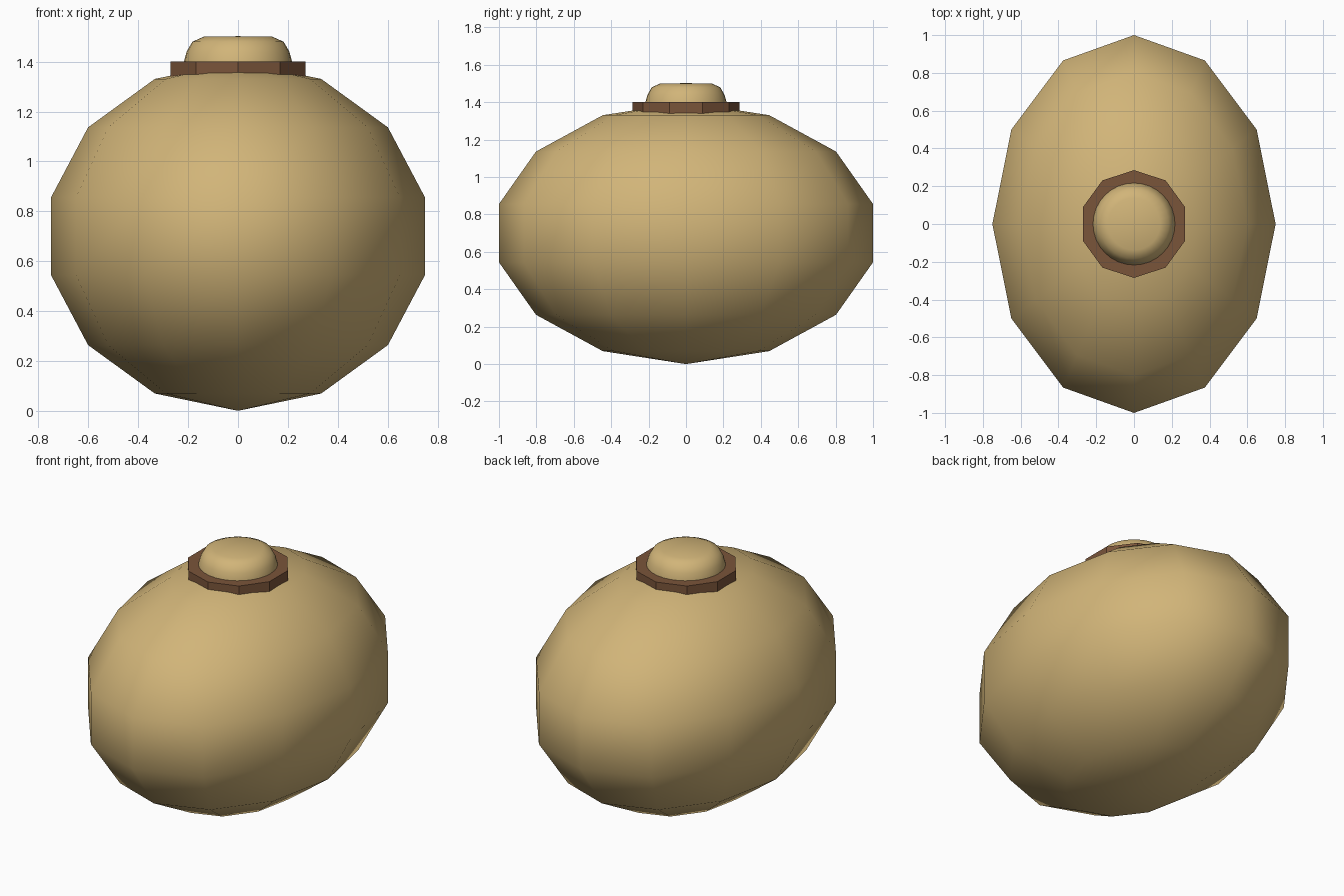
import bpy, math

if "Cube" in bpy.data.objects:
    bpy.data.objects.remove(bpy.data.objects["Cube"])

def material(name, rgb):
    m = bpy.data.materials.new(name)
    m.diffuse_color = (*rgb, 1.0)
    m.use_nodes = True
    m.node_tree.nodes["Principled BSDF"].inputs["Base Color"].default_value = m.diffuse_color
    return m

tan = material("tan", (0.64, 0.46, 0.19))
brown = material("brown", (0.195, 0.089, 0.042))

def lathe(name, profile, sides, mat, scale=(1, 1), smooth=True):
    """Revolve (radius, z) points around z; the first corner lies on +y."""
    verts, faces, rings = [], [], []
    for r, z in profile:
        count = 1 if r < 1e-5 else sides
        rings.append(range(len(verts), len(verts) + count))
        for i in range(count):
            a = math.pi / 2 + 2 * math.pi * i / sides
            verts.append((r * math.cos(a) * scale[0], r * math.sin(a) * scale[1], z))
    for lo, hi in zip(rings, rings[1:]):
        for i in range(sides):
            j = (i + 1) % sides
            quad = [lo[i % len(lo)], lo[j % len(lo)], hi[j % len(hi)], hi[i % len(hi)]]
            faces.append(list(dict.fromkeys(quad)))
    if len(rings[0]) > 1:
        faces.append(list(rings[0])[::-1])
    if len(rings[-1]) > 1:
        faces.append(list(rings[-1]))
    mesh = bpy.data.meshes.new(name)
    mesh.from_pydata(verts, [], faces)
    mesh.materials.append(mat)
    for p in mesh.polygons:
        p.use_smooth = smooth
    ob = bpy.data.objects.new(name, mesh)
    bpy.context.collection.objects.link(ob)
    return ob

# Body: coarse smooth ellipsoid, 12 sides and 7 bands
bands = 7
body = [(math.sin(math.pi * k / bands), 0.7 - 0.7 * math.cos(math.pi * k / bands))
        for k in range(bands + 1)]
lathe("body", body, 12, tan, (0.769, 1.0257))

# Collar: flat-sided ten-sided disc sunk into the body
lathe("collar", [(0.285, 1.30), (0.285, 1.40)], 10, brown, smooth=False)

# Cap: rounded knob on the collar
lathe("cap", [(0.22, 1.37), (0.217, 1.40), (0.206, 1.44), (0.183, 1.48),
              (0.138, 1.50), (0, 1.502)], 32, tan)
